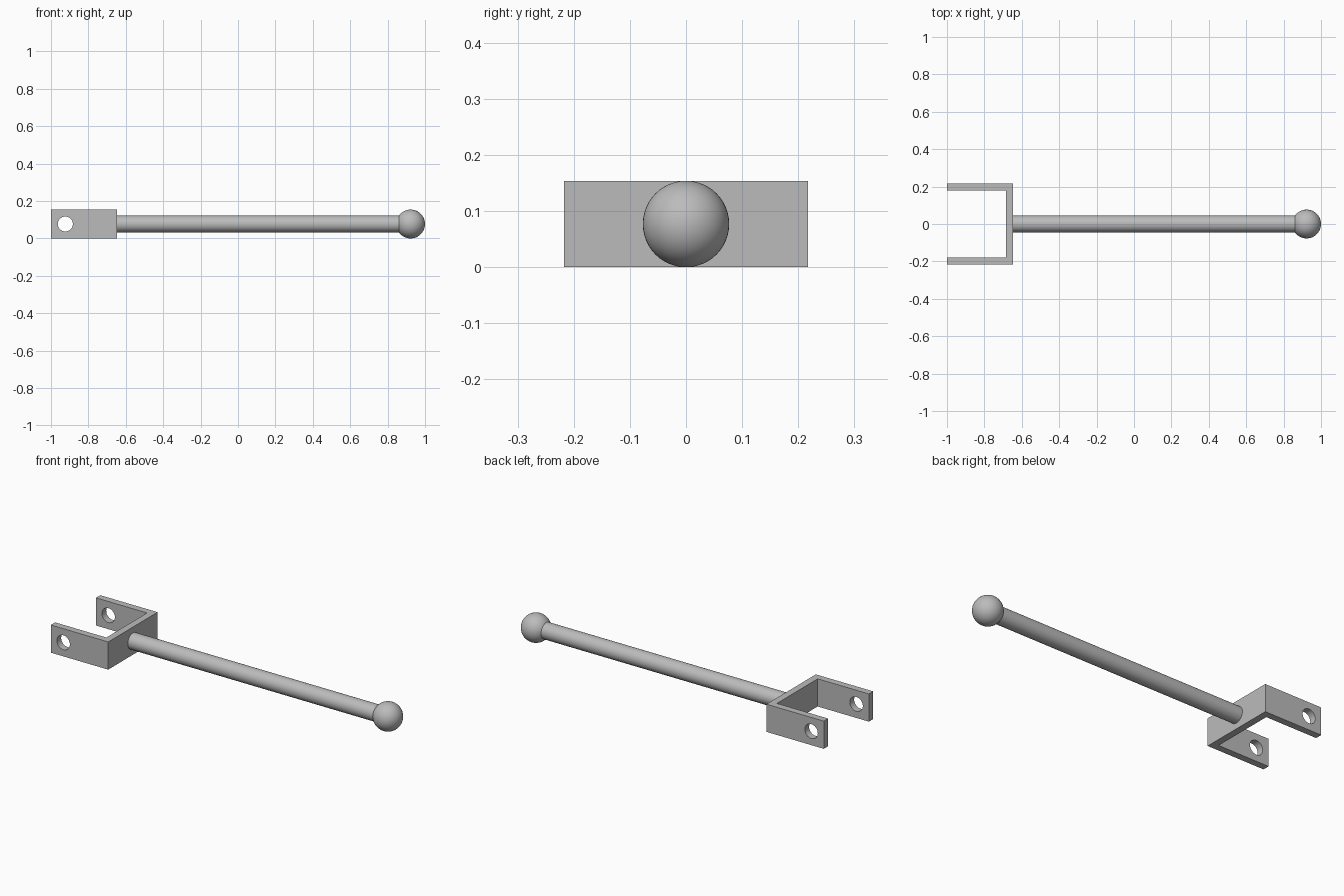
import bpy
import bmesh
from math import pi, radians

if "Cube" in bpy.data.objects:
    bpy.data.objects.remove(bpy.data.objects["Cube"], do_unlink=True)

# Key dimensions
BALL_R, ROD_R, HOLE_R = 0.077, 0.045, 0.04
AXIS_Z = BALL_R
BACK_X, WALL, HALF_W = -0.647, 0.038, 0.217
HOLE_X, BALL_X = -0.923, 0.923

grey = bpy.data.materials.new("plain_grey")
grey.use_nodes = True
colour = (0.5, 0.5, 0.5, 1)
grey.diffuse_color = colour
grey.node_tree.nodes["Principled BSDF"].inputs["Base Color"].default_value = colour


def finish(name, smooth=True):
    """Name the active object, colour it and shade it."""
    obj = bpy.context.object
    obj.name = obj.data.name = name
    obj.data.materials.append(grey)
    if smooth:
        bpy.ops.object.shade_smooth_by_angle(angle=radians(30))
    return obj


# U-shaped fork: a profile from above, extruded upward
inner = HALF_W - WALL
half = [(-1, HALF_W), (-1, inner), (BACK_X - WALL, inner)]
profile = half + [(x, -y) for x, y in reversed(half)]
profile += [(BACK_X, -HALF_W), (BACK_X, HALF_W)]
bm = bmesh.new()
base = bm.faces.new([bm.verts.new((x, y, 0)) for x, y in profile])
top = bmesh.ops.extrude_face_region(bm, geom=[base])["geom"]
bmesh.ops.translate(bm, vec=(0, 0, 2 * AXIS_Z),
                    verts=[v for v in top if isinstance(v, bmesh.types.BMVert)])
bmesh.ops.recalc_face_normals(bm, faces=bm.faces)
mesh = bpy.data.meshes.new("fork")
bm.to_mesh(mesh)
bm.free()
fork = bpy.data.objects.new("fork", mesh)
bpy.context.collection.objects.link(fork)

# Pin hole bored through both arms
bpy.ops.mesh.primitive_cylinder_add(vertices=48, radius=HOLE_R, depth=1,
                                    location=(HOLE_X, 0, AXIS_Z), rotation=(pi / 2, 0, 0))
cutter = bpy.context.object
cutter.hide_render = True
bore = fork.modifiers.new("pin_hole", "BOOLEAN")
bore.operation = "DIFFERENCE"
bore.object = cutter
bpy.ops.object.select_all(action="DESELECT")
fork.select_set(True)
bpy.context.view_layer.objects.active = fork
bpy.ops.object.modifier_apply(modifier=bore.name)
bpy.data.objects.remove(cutter, do_unlink=True)
fork.data.materials.clear()
finish("fork")

# Rod from the fork's back wall into the ball
bpy.ops.mesh.primitive_cylinder_add(vertices=48, radius=ROD_R, depth=BALL_X - BACK_X,
                                    location=((BALL_X + BACK_X) / 2, 0, AXIS_Z),
                                    rotation=(0, pi / 2, 0))
finish("rod")

# Ball end
bpy.ops.mesh.primitive_uv_sphere_add(segments=48, ring_count=24, radius=BALL_R,
                                     location=(BALL_X, 0, AXIS_Z))
finish("ball_end")
